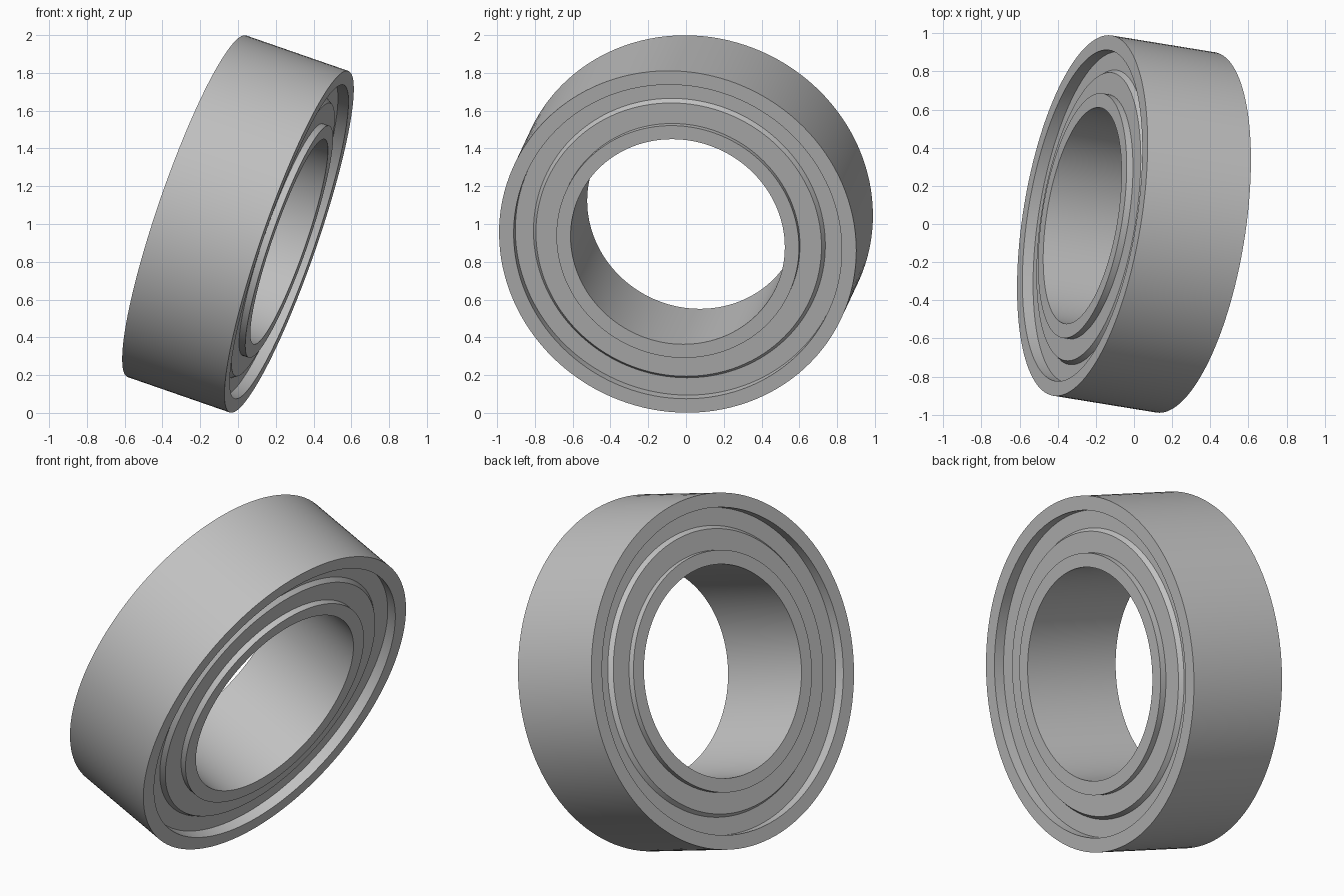
import bpy
import bmesh
import math
from mathutils import Vector

cube = bpy.data.objects.get("Cube")
if cube:
    bpy.data.objects.remove(cube, do_unlink=True)

# Main dimensions
SEGMENTS = 128
HALF_WIDTH = 0.29
OUTER_R, RECESS_R = 0.957, 0.879
INNER_R, BORE_R = 0.65, 0.574
AXIS = Vector((0.934, -0.152, -0.324)).normalized()
CENTRE = Vector((0, 0, 1))

steel = bpy.data.materials.new("steel_grey")
steel.use_nodes = True
grey = (0.53, 0.53, 0.53, 1)
steel.diffuse_color = grey
steel.node_tree.nodes["Principled BSDF"].inputs["Base Color"].default_value = grey


def lathe(name, profile):
    """Revolve a closed (radius, height) profile and tilt it onto the bearing axis."""
    bm = bmesh.new()
    verts = [bm.verts.new((r, 0, h)) for r, h in profile]
    edges = [bm.edges.new((a, b)) for a, b in zip(verts, verts[1:] + verts[:1])]
    bmesh.ops.spin(bm, geom=verts + edges, cent=(0, 0, 0), axis=(0, 0, 1),
                   angle=math.tau, steps=SEGMENTS)
    bmesh.ops.remove_doubles(bm, verts=bm.verts[:], dist=0.0001)
    bmesh.ops.recalc_face_normals(bm, faces=bm.faces[:])
    mesh = bpy.data.meshes.new(name)
    bm.to_mesh(mesh)
    bm.free()
    mesh.materials.append(steel)
    obj = bpy.data.objects.new(name, mesh)
    bpy.context.collection.objects.link(obj)
    obj.rotation_mode = "QUATERNION"
    obj.rotation_quaternion = AXIS.to_track_quat("Z", "Y")
    obj.location = CENTRE
    bpy.ops.object.select_all(action="DESELECT")
    obj.select_set(True)
    bpy.context.view_layer.objects.active = obj
    bpy.ops.object.shade_smooth_by_angle(angle=math.radians(25))
    return obj


def ring_profile(r1, r2):
    return [(r1, -HALF_WIDTH), (r2, -HALF_WIDTH), (r2, HALF_WIDTH), (r1, HALF_WIDTH)]


# Outer and inner races
lathe("outer_ring", ring_profile(RECESS_R, OUTER_R))
lathe("inner_ring", ring_profile(BORE_R, INNER_R))

# Stepped shields closing the gap between the races on both sides
for side, name in ((1, "front_shield"), (-1, "back_shield")):
    shield = [(RECESS_R, 0.06), (0.782, 0.06), (0.765, 0.035), (INNER_R, 0.035),
              (INNER_R, 0.09), (RECESS_R, 0.09)]
    lathe(name, [(r, side * (HALF_WIDTH - depth)) for r, depth in shield])
